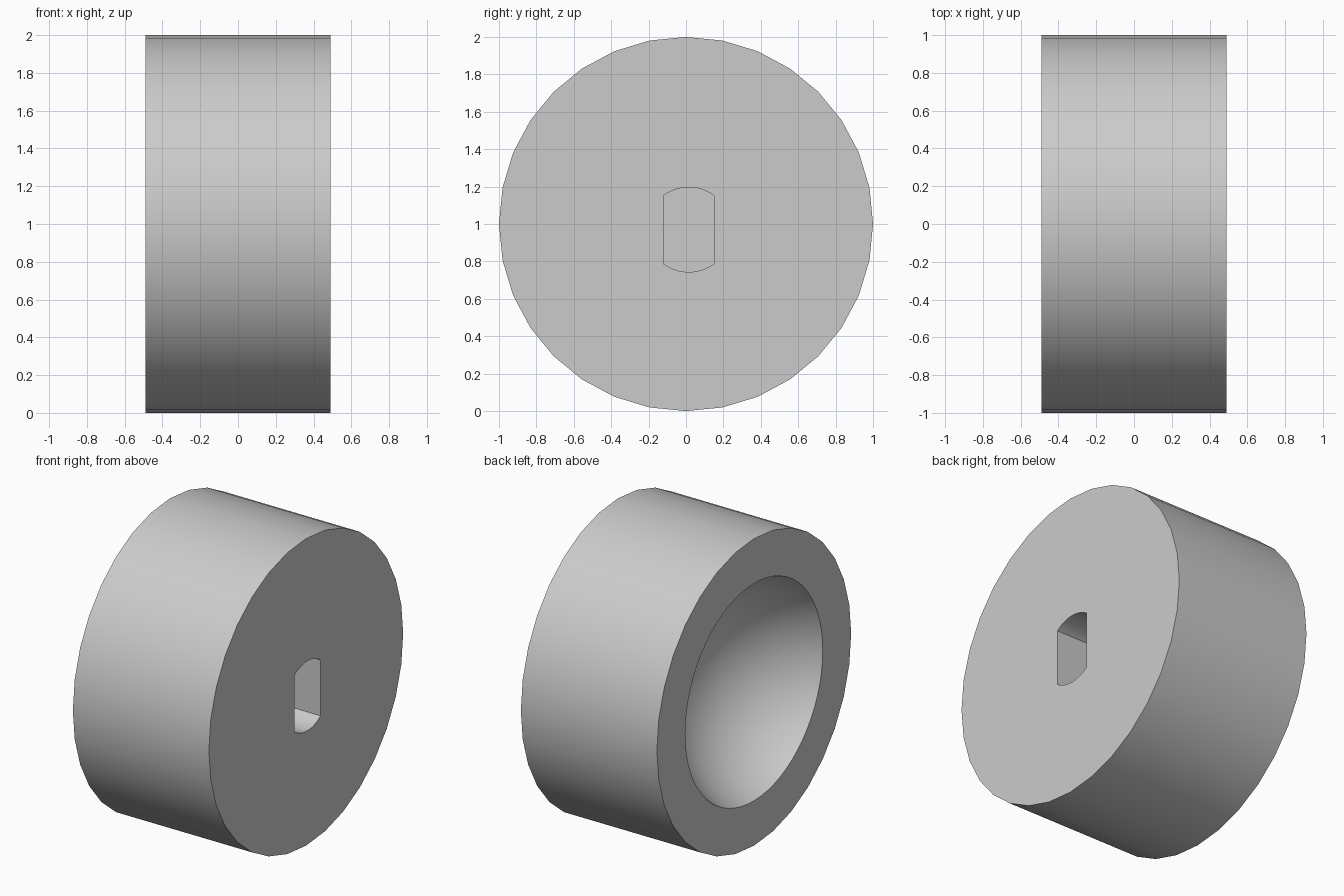
import bpy
import bmesh
import math
from mathutils import Matrix

HALF_WIDTH = 0.49
RADIUS = 1.0
AXIS_X = Matrix.Rotation(math.pi / 2, 4, 'Y')

cube = bpy.data.objects.get("Cube")
if cube:
    bpy.data.objects.remove(cube, do_unlink=True)

grey = bpy.data.materials.new("light grey")
grey.use_nodes = True
colour = (0.6, 0.6, 0.6, 1)
grey.diffuse_color = colour
grey.node_tree.nodes["Principled BSDF"].inputs["Base Color"].default_value = colour


def make_object(name, bm):
    bmesh.ops.recalc_face_normals(bm, faces=bm.faces)
    mesh = bpy.data.meshes.new(name)
    bm.to_mesh(mesh)
    bm.free()
    mesh.materials.append(grey)
    obj = bpy.data.objects.new(name, mesh)
    bpy.context.collection.objects.link(obj)
    return obj


def cut(body, cutter):
    """Subtract the cutter from the body, then discard it."""
    cutter.hide_render = True
    mod = body.modifiers.new("cut", 'BOOLEAN')
    mod.operation = 'DIFFERENCE'
    mod.solver = 'EXACT'
    mod.object = cutter
    bpy.context.view_layer.objects.active = body
    bpy.ops.object.modifier_apply(modifier=mod.name)
    bpy.data.objects.remove(cutter, do_unlink=True)


# Wheel body: a thick disc lying along x
bm = bmesh.new()
bmesh.ops.create_cone(bm, cap_ends=True, segments=32, radius1=RADIUS, radius2=RADIUS,
                      depth=2 * HALF_WIDTH,
                      matrix=Matrix.Translation((0, 0, RADIUS)) @ AXIS_X)
wheel = make_object("wheel_body", bm)

# Shallow spherical bowl hollowed into the -x face
mouth, depth = 0.708, 0.48
ball = (mouth ** 2 + depth ** 2) / (2 * depth)
bm = bmesh.new()
bmesh.ops.create_uvsphere(bm, u_segments=64, v_segments=48, radius=ball,
                          matrix=Matrix.Translation((depth - ball - HALF_WIDTH, 0, RADIUS)) @ AXIS_X)
cut(wheel, make_object("bowl_cutter", bm))

# Blind shaft slot in the +x face: a circle with two flat sides
slot_y, slot_z, slot_radius, slot_half, slot_depth = 0.015, 0.97, 0.2265, 0.135, 0.3
spread = math.asin(slot_half / slot_radius)
steps = 16
angles = [middle + spread * (2 * i / steps - 1)
          for middle in (math.pi / 2, -math.pi / 2) for i in range(steps + 1)]
bm = bmesh.new()
inner, outer = [[bm.verts.new((x, slot_y + slot_radius * math.cos(a),
                               slot_z + slot_radius * math.sin(a))) for a in angles]
                for x in (HALF_WIDTH - slot_depth, HALF_WIDTH + 0.1)]
bm.faces.new(inner)
bm.faces.new(outer)
for i in range(len(angles)):
    bm.faces.new((inner[i - 1], inner[i], outer[i], outer[i - 1]))
cut(wheel, make_object("slot_cutter", bm))

# Smooth the curved walls and keep the rims sharp
bpy.ops.object.select_all(action='DESELECT')
wheel.select_set(True)
bpy.context.view_layer.objects.active = wheel
bpy.ops.object.shade_smooth_by_angle(angle=math.radians(30))
